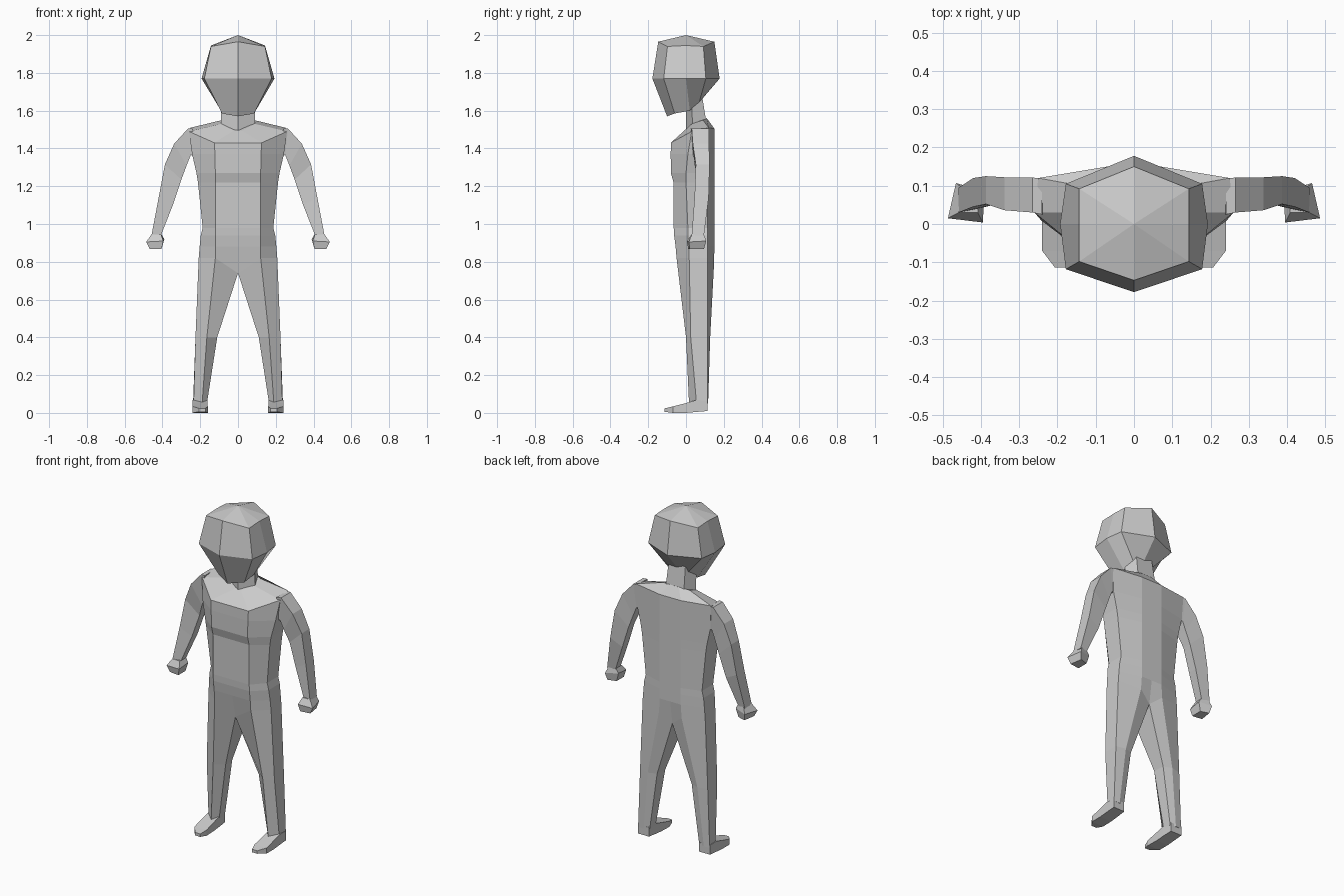
import bpy, bmesh


def loft(name, rings, cap_start=True, cap_end=True, tip=None):
    """Skin closed rings of points in order, optionally ending in a single tip point."""
    bm = bmesh.new()
    loops = [[bm.verts.new(p) for p in r] for r in rings]
    n = len(loops[0])
    for a, b in zip(loops, loops[1:]):
        for i in range(n):
            j = (i + 1) % n
            bm.faces.new((a[i], a[j], b[j], b[i]))
    if cap_start:
        bm.faces.new(loops[0])
    if tip:
        t = bm.verts.new(tip)
        for i in range(n):
            bm.faces.new((loops[-1][i], loops[-1][(i + 1) % n], t))
    elif cap_end:
        bm.faces.new(loops[-1])
    bmesh.ops.recalc_face_normals(bm, faces=bm.faces)
    me = bpy.data.meshes.new(name)
    bm.to_mesh(me)
    bm.free()
    ob = bpy.data.objects.new(name, me)
    bpy.context.collection.objects.link(ob)
    return ob


def mirror(ob):
    ob.modifiers.new("Mirror", 'MIRROR')


def full(half):
    """Complete a right-half ring (front to back) with its mirror image."""
    return half + [(-x, y, z) for x, y, z in reversed(half) if x > 0]


def body_ring(z, front_w, front_y, side_w, side_y):
    return full([(front_w, front_y, z), (side_w, side_y, z),
                 (side_w, 0.115, z), (0.07, 0.15, z)])


# torso: hips to shoulders, closing in at the neck
torso = [body_ring(*r) for r in (
    (0.88, 0.12, -0.055, 0.203, 0.015),
    (0.94, 0.12, -0.063, 0.197, 0.01),
    (0.98, 0.12, -0.065, 0.187, 0.01),
    (1.22, 0.12, -0.066, 0.212, 0.0),
    (1.27, 0.12, -0.08, 0.22, 0.0),
    (1.37, 0.122, -0.081, 0.243, 0.01))]
torso.append(full([(0.125, -0.08, 1.43), (0.26, 0.03, 1.49),
                   (0.25, 0.12, 1.51), (0.07, 0.15, 1.505)]))
torso.append(full([(0.02, 0.0, 1.495), (0.09, 0.03, 1.53),
                   (0.085, 0.09, 1.55), (0.03, 0.11, 1.56)]))
loft("torso", torso, cap_start=False)

# neck
loft("neck", [
    full([(0, 0.0, 1.49), (0.09, 0.035, 1.53), (0.06, 0.105, 1.555)]),
    full([(0, 0.0, 1.60), (0.09, 0.03, 1.62), (0.055, 0.085, 1.68)])])

# head: faceted, narrow chin, broad middle, shallow peak
loft("head", [
    full([(0, -0.10, 1.57), (0.085, -0.06, 1.585), (0.09, 0.02, 1.60),
          (0.065, 0.07, 1.645), (0, 0.08, 1.655)]),
    full([(0, -0.178, 1.77), (0.178, -0.118, 1.77), (0.193, 0.0, 1.77),
          (0.178, 0.105, 1.77), (0, 0.178, 1.77)]),
    full([(0, -0.147, 1.965), (0.143, -0.098, 1.94), (0.143, 0.0, 1.945),
          (0.143, 0.092, 1.94), (0, 0.15, 1.965)])], tip=(0, 0, 2.0))

# legs: shared crotch edge on the centre line, tapering to the ankles
mirror(loft("legs", [
    [(0, -0.055, 0.88), (0.12, -0.055, 0.88), (0.203, 0.015, 0.88),
     (0.203, 0.115, 0.88), (0.07, 0.15, 0.88), (0, 0.15, 0.88)],
    [(0, -0.025, 0.74), (0.12, -0.05, 0.82), (0.208, 0.017, 0.82),
     (0.208, 0.115, 0.82), (0.075, 0.149, 0.80), (0, 0.13, 0.74)],
    [(0.11, 0.04, 0.40), (0.165, 0.0, 0.40), (0.225, 0.025, 0.40),
     (0.225, 0.115, 0.40), (0.165, 0.128, 0.40), (0.115, 0.11, 0.40)],
    [(0.163, 0.055, 0.06), (0.19, 0.016, 0.05), (0.235, 0.055, 0.06),
     (0.238, 0.115, 0.05), (0.2, 0.117, 0.05), (0.165, 0.11, 0.05)]],
    cap_start=False))

# feet: heel to toe sections as y, inner x, outer x, bottom z, top z
mirror(loft("feet", [
    [(a, y, b), (c, y, b), (c, y, t), (a, y, t)] for y, a, c, b, t in (
        (0.115, 0.166, 0.24, 0.01, 0.065),
        (0.055, 0.163, 0.24, 0.005, 0.068),
        (0.0, 0.162, 0.24, 0.0, 0.052),
        (-0.07, 0.16, 0.24, 0.0, 0.034),
        (-0.113, 0.172, 0.207, 0.006, 0.024))]))

# arms: sections as outer x, outer z, inner x, inner z, front y, back y
arm = ((0.24, 1.505, 0.23, 1.36, 0.025, 0.12),
       (0.265, 1.505, 0.25, 1.365, 0.03, 0.121),
       (0.338, 1.425, 0.272, 1.31, 0.036, 0.122),
       (0.387, 1.315, 0.30, 1.235, 0.052, 0.125),
       (0.42, 1.14, 0.345, 1.10, 0.045, 0.12),
       (0.458, 0.94, 0.408, 0.94, 0.03, 0.095))
mirror(loft("arms", [
    [(ox, f, oz), (ox, b, oz), (ix, b - 0.008, iz), (ix, f + 0.01, iz)]
    for ox, oz, ix, iz, f, b in arm]))

# hands: small flared fists
mirror(loft("hands", [
    [(0.458, 0.03, 0.945), (0.45, 0.095, 0.945), (0.405, 0.085, 0.945), (0.408, 0.03, 0.945)],
    [(0.486, 0.015, 0.905), (0.465, 0.107, 0.91), (0.39, 0.085, 0.92), (0.395, 0.004, 0.91)],
    [(0.467, 0.02, 0.868), (0.455, 0.095, 0.868), (0.405, 0.08, 0.868), (0.405, 0.012, 0.868)]]))
